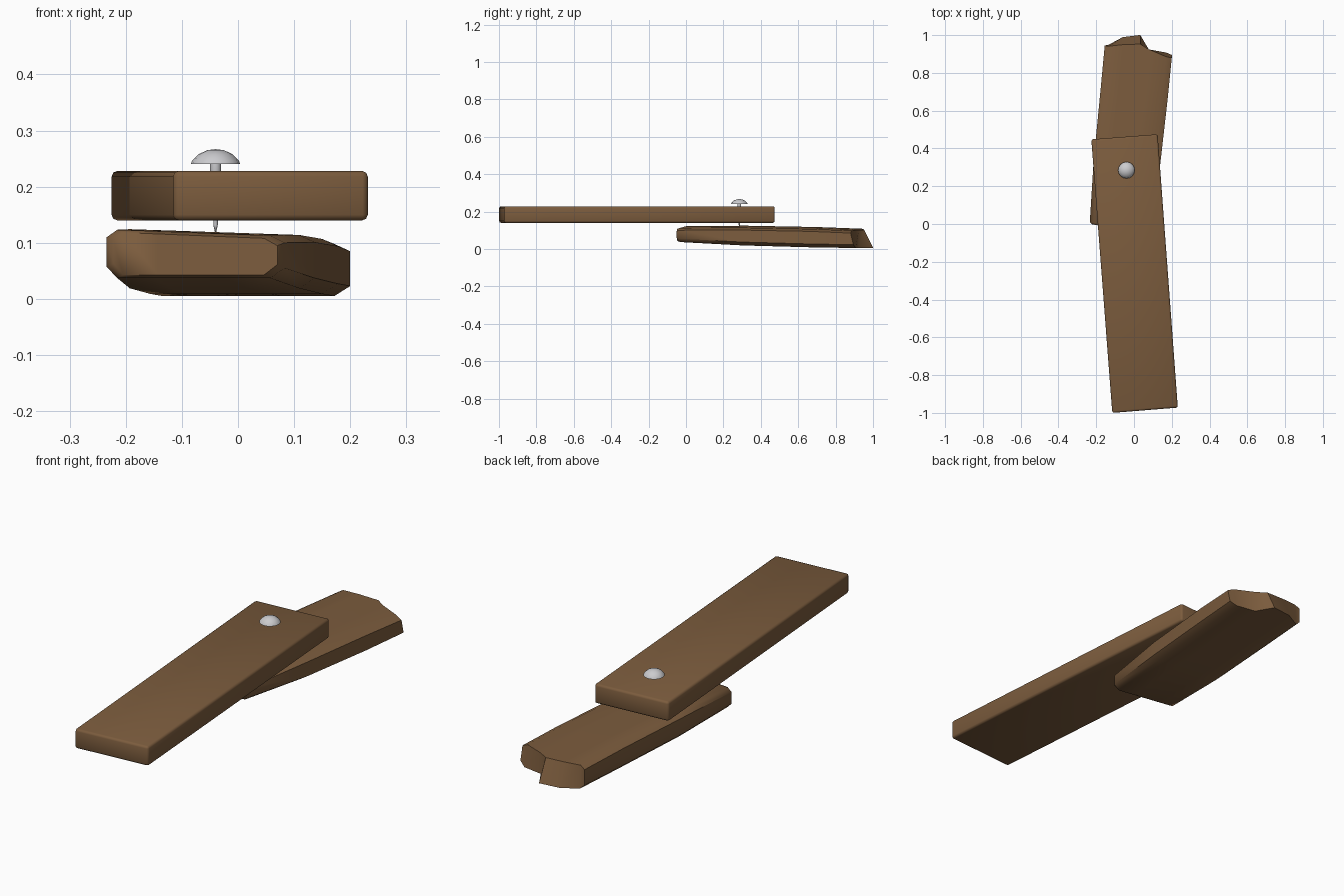
import bpy, bmesh, math
from mathutils import Vector

if "Cube" in bpy.data.objects:
    bpy.data.objects.remove(bpy.data.objects["Cube"])


def material(name, color, metallic=0.0):
    m = bpy.data.materials.new(name)
    m.use_nodes = True
    m.diffuse_color = (*color, 1)
    m.node_tree.nodes["Principled BSDF"].inputs["Base Color"].default_value = (*color, 1)
    return m


wood = material("brown wood", (0.2, 0.107, 0.047))
steel = material("pale steel", (0.6, 0.6, 0.62))


def finish(name, bm, mat, angle):
    bmesh.ops.recalc_face_normals(bm, faces=bm.faces)
    mesh = bpy.data.meshes.new(name)
    bm.to_mesh(mesh)
    bm.free()
    mesh.materials.append(mat)
    ob = bpy.data.objects.new(name, mesh)
    bpy.context.collection.objects.link(ob)
    bpy.ops.object.select_all(action="DESELECT")
    ob.select_set(True)
    bpy.context.view_layer.objects.active = ob
    bpy.ops.object.shade_smooth_by_angle(angle=math.radians(angle))
    return ob


def bridge(bm, a, b):
    for i in range(len(a)):
        j = (i + 1) % len(a)
        bm.faces.new((a[i], a[j], b[j], b[i]))


# Upper plank: slightly skewed board with softened edges
bm = bmesh.new()
outline = [(-0.115, -1.0), (0.232, -0.972), (0.125, 0.475), (-0.226, 0.448)]
rings = [[bm.verts.new((x, y, z)) for x, y in outline] for z in (0.14, 0.228)]
bridge(bm, *rings)
for ring in rings:
    bm.faces.new(ring)
bmesh.ops.bevel(bm, geom=bm.edges[:], offset=0.01, segments=2, profile=0.5, affect="EDGES")
finish("upper_plank", bm, wood, 50)

# Lower plank: bent board lofted along its length, with a splintered far end
columns = (0.06, 0.27, 0.53, 0.66, 0.92)
splinter_top = (0.0, 0.022, 0.042, 0.022, 0.0)
splinter_low = (0.008, 0.062, 0.09, 0.02, 0.022)
# left end, right end, top height, bottom height
stations = [
    ((-0.222, -0.002), (0.07, -0.05), 0.113, 0.043),
    ((-0.234, 0.01), (0.083, -0.035), 0.118, 0.037),
    ((-0.214, 0.33), (0.137, 0.3), 0.119, 0.019),
    ((-0.178, 0.7), (0.178, 0.66), 0.112, 0.009),
    ((-0.155, 0.945), (0.2, 0.88), 0.103, 0.005),
]
bm = bmesh.new()
rings = []
for k, (left, right, top, low) in enumerate(stations):
    left, right = Vector(left), Vector(right)
    last = k == len(stations) - 1

    def point(u, z, push=0.0):
        p = left.lerp(right, u)
        return bm.verts.new((p.x, p.y + (push if last else 0), z))

    lean = 0.006
    upper = [point(u, top + lean * (1 - 2 * u), d) for u, d in zip(columns, splinter_top)]
    lower = [point(u, low, d) for u, d in zip(columns, splinter_low)]
    sides_right = [point(1, top - 0.018), point(1, low + 0.018, 0.015)]
    sides_left = [point(0, low + 0.02), point(0, top - 0.008)]
    rings.append(upper + sides_right + lower[::-1] + sides_left)
for a, b in zip(rings, rings[1:]):
    bridge(bm, a, b)
for ring in (rings[0], rings[-1]):
    n = len(columns)
    for i in range(-1, n):
        bm.faces.new((ring[i], ring[i + 1], ring[2 * n - i], ring[2 * n + 1 - i]))
finish("lower_plank", bm, wood, 50)

# Nail: domed head, short collar and tapering shank, lathed in one piece
profile = [(0, 0.267), (0.015, 0.265), (0.03, 0.258), (0.042, 0.246), (0.044, 0.24),
           (0.01, 0.24), (0.01, 0.222), (0.005, 0.2), (0.004, 0.132), (0, 0.114)]
bm = bmesh.new()
verts = [bm.verts.new((r, 0, z)) for r, z in profile]
edges = [bm.edges.new(pair) for pair in zip(verts, verts[1:])]
bmesh.ops.spin(bm, geom=verts + edges, cent=(0, 0, 0), axis=(0, 0, 1),
               angle=math.tau, steps=16)
bmesh.ops.remove_doubles(bm, verts=bm.verts[:], dist=0.0005)
bmesh.ops.translate(bm, verts=bm.verts[:], vec=(-0.04, 0.285, 0))
finish("nail", bm, steel, 40)
